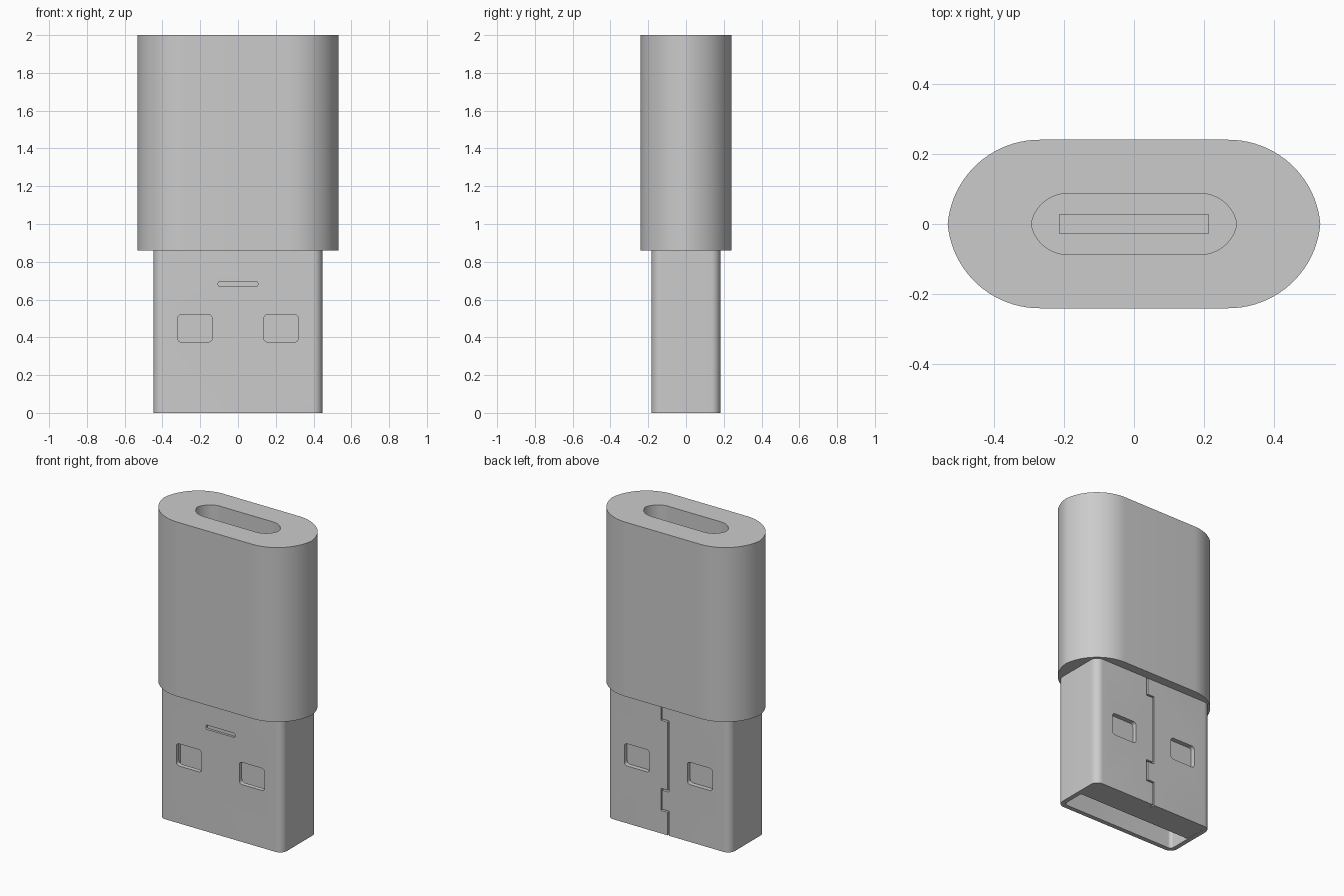
import bpy, bmesh
from math import sin, cos, asin, pi

if "Cube" in bpy.data.objects:
    bpy.data.objects.remove(bpy.data.objects["Cube"])

GREY = (0.6, 0.6, 0.6, 1)
grey = bpy.data.materials.new("grey")
grey.use_nodes = True
grey.diffuse_color = GREY
grey.node_tree.nodes["Principled BSDF"].inputs["Base Color"].default_value = GREY


def rounded_rect(x0, x1, y0, y1, r, steps=10):
    pts = []
    corners = [(x1 - r, y1 - r), (x0 + r, y1 - r), (x0 + r, y0 + r), (x1 - r, y0 + r)]
    for i, (cx, cy) in enumerate(corners):
        for s in range(steps + 1):
            a = (i + s / steps) * pi / 2
            pts.append((cx + r * cos(a), cy + r * sin(a)))
    return pts


def rect(x0, x1, y0, y1):
    return [(x1, y1), (x0, y1), (x0, y0), (x1, y0)]


def lens_slot(flat, tip, half, steps=20):
    """Long slot whose end arcs meet in a slight point on the x axis."""
    dx = tip - flat
    r = (dx * dx + half * half) / (2 * half)
    sweep = asin(dx / r) if r > half else pi / 2
    quarter = [(flat + r * sin(sweep * s / steps), half - r + r * cos(sweep * s / steps))
               for s in range(steps)]
    right = [(tip, 0)] + quarter[::-1]
    left = [(-x, y) for x, y in quarter] + [(-tip, 0)]
    top = right + left
    return top + [(x, -y) for x, y in top[-2:0:-1]]


def prism(name, outline, lo, hi, axis="z"):
    """Extrude an outline along z, or an x-z outline along y."""
    bm = bmesh.new()
    place = (lambda p, h: (p[0], p[1], h)) if axis == "z" else (lambda p, h: (p[0], h, p[1]))
    rings = [[bm.verts.new(place(p, h)) for p in outline] for h in (lo, hi)]
    n = len(outline)
    bm.faces.new(rings[0][::-1])
    bm.faces.new(rings[1])
    for i in range(n):
        j = (i + 1) % n
        bm.faces.new((rings[0][i], rings[0][j], rings[1][j], rings[1][i]))
    bmesh.ops.recalc_face_normals(bm, faces=bm.faces)
    mesh = bpy.data.meshes.new(name)
    bm.to_mesh(mesh)
    bm.free()
    mesh.materials.append(grey)
    obj = bpy.data.objects.new(name, mesh)
    bpy.context.collection.objects.link(obj)
    return obj


def activate(obj):
    bpy.ops.object.select_all(action="DESELECT")
    obj.select_set(True)
    bpy.context.view_layer.objects.active = obj


def cut(obj, cutter):
    activate(obj)
    mod = obj.modifiers.new("cut", "BOOLEAN")
    mod.operation, mod.solver, mod.object = "DIFFERENCE", "EXACT", cutter
    bpy.ops.object.modifier_apply(modifier=mod.name)
    bpy.data.objects.remove(cutter)


def smooth(obj):
    activate(obj)
    bpy.ops.object.shade_smooth_by_angle(angle=pi / 6)


# Housing with the socket in its top
housing = prism("housing", lens_slot(0.27, 0.533, 0.241), 0.86, 2.0)
cut(housing, prism("socket_cutter", lens_slot(0.19, 0.294, 0.087), 1.5, 2.1))
smooth(housing)

# Contact blade standing inside the socket
prism("socket_blade", rect(-0.213, 0.213, -0.028, 0.028), 1.49, 1.85)

# Folded metal plug sleeve, open at the bottom
W, D, WALL = 0.447, 0.182, 0.03
sleeve = prism("plug_sleeve", rounded_rect(-W, W, -D, D, 0.05), 0, 0.87)
cut(sleeve, prism("sleeve_cutter",
                  rounded_rect(-W + WALL, W - WALL, -D + WALL, D - WALL, 0.022), -0.1, 0.84))

# Latch windows on both faces
for side in (-1, 1):
    x0, x1 = sorted((side * 0.137, side * 0.319))
    for y0, y1 in ((-0.3, -0.1), (0.1, 0.3)):
        cut(sleeve, prism("window_cutter",
                          rounded_rect(x0, x1, 0.375, 0.52, 0.02, 5), y0, y1, "y"))

# Narrow slot on the front
cut(sleeve, prism("slot_cutter", rounded_rect(-0.105, 0.105, 0.668, 0.696, 0.01, 4),
                  -0.3, -D + WALL / 2, "y"))

# Stepped seam where the sleeve's ends meet on the back
path = [(0, -0.05), (0, 0.155), (0.05, 0.155), (0.05, 0.29), (0, 0.29),
        (0, 0.745), (0.05, 0.745), (0.05, 0.858)]
G = 0.005
shift = [(G, 0), (G, -G), (G, -G), (G, G), (G, G), (G, -G), (G, -G), (G, 0)]
edge_a = [(x + dx, z + dz) for (x, z), (dx, dz) in zip(path, shift)]
edge_b = [(x - dx, z - dz) for (x, z), (dx, dz) in zip(path, shift)]
cut(sleeve, prism("seam_cutter", edge_a + edge_b[::-1], 0.155, 0.3, "y"))
smooth(sleeve)

# Insulating block filling the back half of the plug
prism("plug_tongue", rect(-W + WALL + 0.001, W - WALL - 0.001, 0, D - WALL), 0.003, 0.85)
